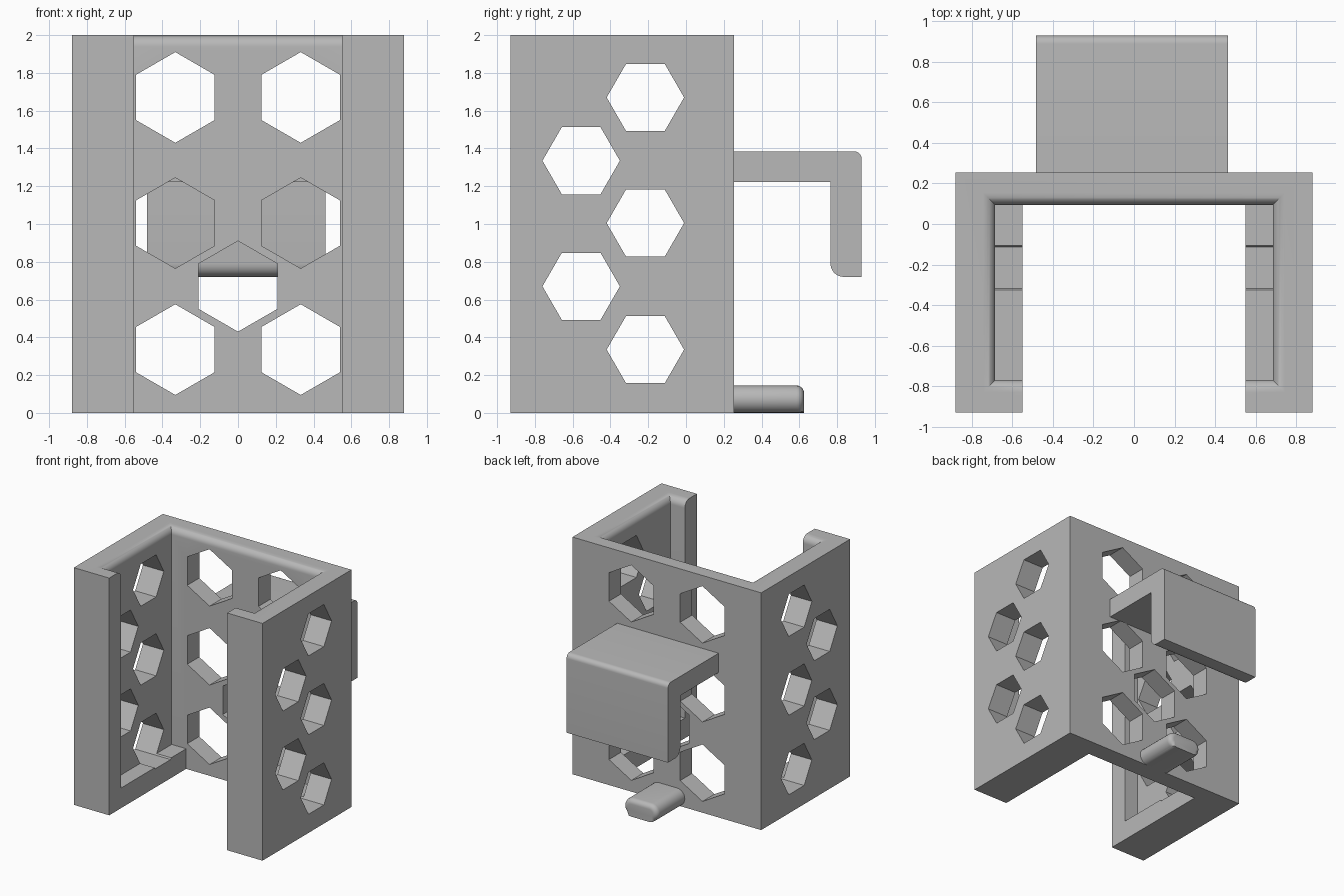
import bpy
import bmesh
from math import sin, cos, pi, radians

default = bpy.data.objects.get("Cube")
if default:
    bpy.data.objects.remove(default)

# One matte grey for the whole bracket
GREY = (0.48, 0.48, 0.48, 1)
grey = bpy.data.materials.new("plain grey")
grey.use_nodes = True
grey.diffuse_color = GREY
grey.node_tree.nodes["Principled BSDF"].inputs["Base Color"].default_value = GREY


def loft(name, rings):
    """Closed solid through rings of equal point count."""
    bm = bmesh.new()
    loops = [[bm.verts.new(p) for p in ring] for ring in rings]
    for a, b in zip(loops, loops[1:]):
        for i in range(len(a)):
            j = (i + 1) % len(a)
            bm.faces.new((a[i], a[j], b[j], b[i]))
    bm.faces.new(loops[0])
    bm.faces.new(loops[-1])
    bmesh.ops.recalc_face_normals(bm, faces=bm.faces)
    mesh = bpy.data.meshes.new(name)
    bm.to_mesh(mesh)
    bm.free()
    mesh.materials.append(grey)
    obj = bpy.data.objects.new(name, mesh)
    bpy.context.collection.objects.link(obj)
    return obj


def rect(x0, x1, y0, y1, z):
    return [(x0, y0, z), (x1, y0, z), (x1, y1, z), (x0, y1, z)]


def activate(obj):
    bpy.ops.object.select_all(action="DESELECT")
    obj.select_set(True)
    bpy.context.view_layer.objects.active = obj


def cut(obj, cutter):
    cutter.hide_render = True
    mod = obj.modifiers.new("cut", "BOOLEAN")
    mod.operation = "DIFFERENCE"
    mod.solver = "EXACT"
    mod.object = cutter
    activate(obj)
    bpy.ops.object.modifier_apply(modifier=mod.name)
    bpy.data.objects.remove(cutter)


def arc(cx, cy, r, start, end, steps=8):
    """Points on a circular arc, angles in degrees."""
    return [(cx + r * cos(radians(start + (end - start) * i / steps)),
             cy + r * sin(radians(start + (end - start) * i / steps)))
            for i in range(steps + 1)]


def smooth(obj):
    activate(obj)
    bpy.ops.object.shade_smooth_by_angle(angle=radians(30))


# Holder body: block with an open front slot and a pocket
HALF, FRONT, BACK, TOP = 0.88, -0.93, 0.255, 2.0
SLOT, INNER, POCKET_FRONT, POCKET_BACK, LEDGE = 0.55, 0.685, -0.77, 0.095, 0.17
body = loft("holder_body", [rect(-HALF, HALF, FRONT, BACK, z) for z in (0, TOP)])
cut(body, loft("slot_cutter", [rect(-SLOT, SLOT, -1.2, POCKET_BACK, z) for z in (-0.2, 2.2)]))

# Pocket flares at the top to round over the inner rim
R = 0.06
profile = [(LEDGE, 0)]
for i in range(9):
    t = i / 8 * pi / 2 * 0.96
    profile.append((TOP - R + R * sin(t), R * (1 - cos(t))))
profile += [(TOP, R), (TOP + 0.1, R)]
cut(body, loft("pocket_cutter", [
    rect(-INNER - o, INNER + o, POCKET_FRONT - o, POCKET_BACK + o, z) for z, o in profile]))

# Hexagonal holes through the back wall
back_holes = [(s * 0.332, z) for s in (-1, 1) for z in (0.335, 1.005, 1.67)] + [(0, 0.67)]
for cx, cz in back_holes:
    hexagon = arc(cx, cz, 0.24, 30, 330, 5)
    cut(body, loft("back_hole_cutter", [[(x, y, z) for x, z in hexagon] for y in (0, 0.4)]))

# Hexagonal holes through both side walls
side_holes = [(-0.215, z) for z in (0.335, 1.005, 1.67)] + [(-0.555, z) for z in (0.67, 1.335)]
for cy, cz in side_holes:
    hexagon = arc(cy, cz, 0.205, 0, 300, 5)
    cut(body, loft("side_hole_cutter", [[(x, y, z) for y, z in hexagon] for x in (-1, 1)]))
smooth(body)

# Rear hook: arm going back with a leg hanging down
hook_profile = ([(BACK, 1.385), (BACK, 1.223), (0.765, 1.223)]
                + arc(0.835, 0.79, 0.07, 180, 270)
                + [(0.93, 0.72)]
                + arc(0.89, 1.345, 0.04, 0, 90))
hook = loft("rear_hook", [[(x, y, z) for y, z in hook_profile] for x in (-0.483, 0.463)])
smooth(hook)

# Rear peg: rounded tab with a softened tip
PR, PX = 0.0725, 0.085
tab = arc(PX - 0.01, PR, PR, -90, 90, 12) + arc(-PX - 0.01, PR, PR, 90, 270, 12)
peg = loft("rear_peg", [[(x, y, z) for x, z in tab] for y in (BACK, 0.625)])
bm = bmesh.new()
bm.from_mesh(peg.data)
tip = [e for e in bm.edges if all(v.co.y > 0.6 for v in e.verts)
       and max(v.co.z for v in e.verts) > 0.01]
bmesh.ops.bevel(bm, geom=tip, offset=0.04, segments=6, profile=0.5, affect="EDGES")
bm.to_mesh(peg.data)
bm.free()
smooth(peg)
